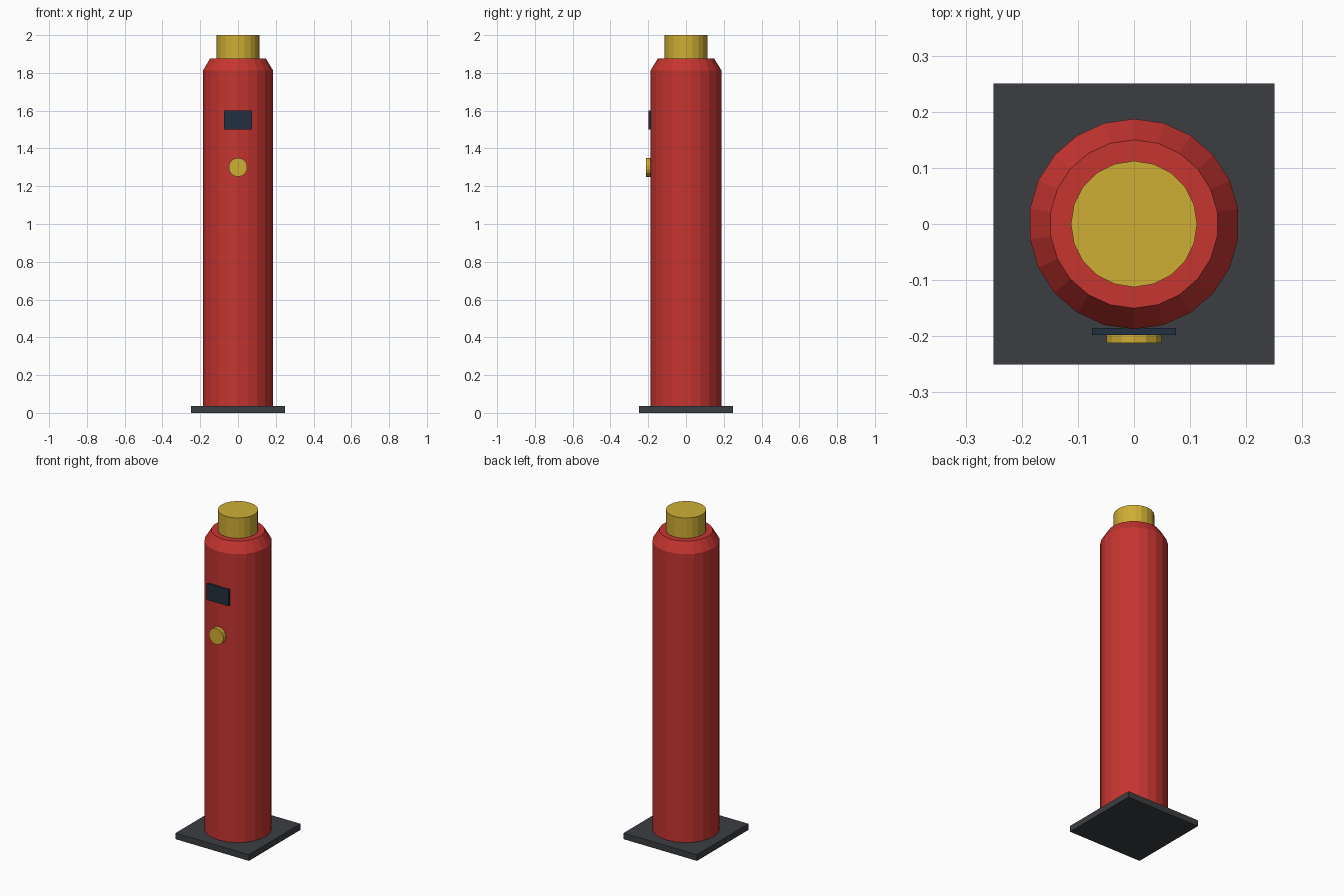
import bpy, bmesh, math
from mathutils import Matrix

if "Cube" in bpy.data.objects:
    bpy.data.objects.remove(bpy.data.objects["Cube"])


def material(name, rgb):
    m = bpy.data.materials.new(name)
    m.diffuse_color = (*rgb, 1)
    m.use_nodes = True
    m.node_tree.nodes["Principled BSDF"].inputs["Base Color"].default_value = m.diffuse_color
    return m


RED = material("red_paint", (0.56, 0.035, 0.03))
YELLOW = material("yellow", (0.62, 0.42, 0.035))
DARK = material("dark_metal", (0.045, 0.048, 0.053))
NAVY = material("dark_glass", (0.015, 0.03, 0.05))


def finish(name, bm, mat):
    bmesh.ops.recalc_face_normals(bm, faces=bm.faces)
    me = bpy.data.meshes.new(name)
    bm.to_mesh(me)
    bm.free()
    me.materials.append(mat)
    ob = bpy.data.objects.new(name, me)
    bpy.context.collection.objects.link(ob)
    return ob


def box(name, size, loc, mat):
    bm = bmesh.new()
    bmesh.ops.create_cube(bm, size=1, matrix=Matrix.Translation(loc) @ Matrix.Diagonal((*size, 1)))
    return finish(name, bm, mat)


def turned(name, profile, sides, mat):
    """Capped solid of revolution from (radius, z) points, a corner on the y axis."""
    bm = bmesh.new()
    rings = [[bm.verts.new((r * math.sin(a), r * math.cos(a), z))
              for a in (2 * math.pi * i / sides for i in range(sides))]
             for r, z in profile]
    for lo, hi in zip(rings, rings[1:]):
        for i in range(sides):
            j = (i + 1) % sides
            bm.faces.new((lo[i], lo[j], hi[j], hi[i]))
    bm.faces.new(rings[0])
    bm.faces.new(rings[-1])
    return finish(name, bm, mat)


# Square foot plate
box("base_plate", (0.5, 0.5, 0.0375), (0, 0, 0.01875), DARK)

# Column with tapered shoulder
turned("column", [(0.1875, 0.0375), (0.1875, 1.8125), (0.15, 1.875)], 22, RED)

# Top cap
turned("top_cap", [(0.1125, 1.875), (0.1125, 2.0)], 20, YELLOW)

# Front display panel
box("display_panel", (0.15, 0.0125, 0.1), (0, -0.1915, 1.55), NAVY)

# Round front button
button = turned("button", [(0.05, -0.0125), (0.05, 0.0125)], 14, YELLOW)
button.data.transform(Matrix.Translation((0, -0.2, 1.3)) @ Matrix.Rotation(math.pi / 2, 4, 'X'))
